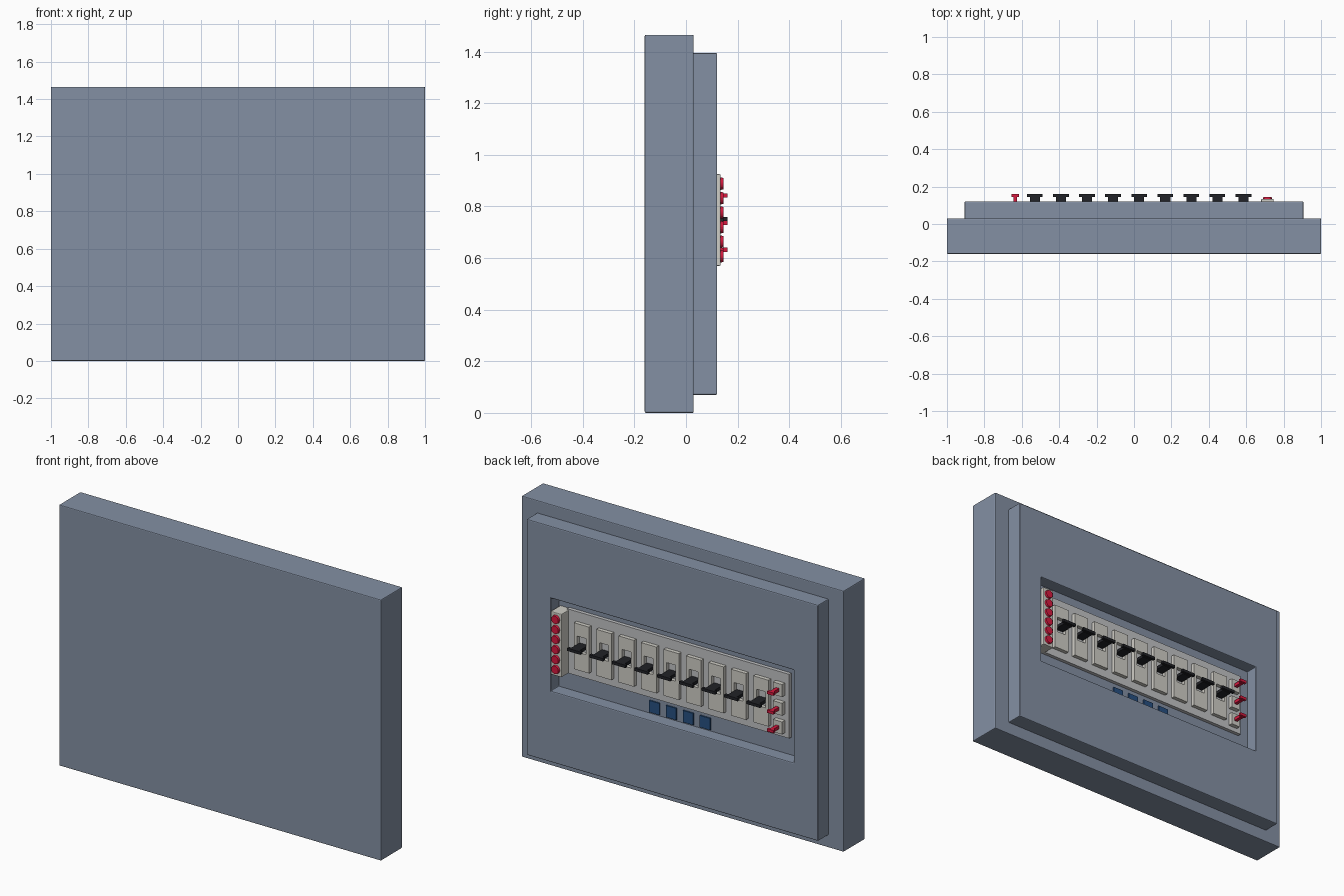
import bpy
import bmesh
import math
from mathutils import Matrix, Vector

cube = bpy.data.objects.get("Cube")
if cube:
    bpy.data.objects.remove(cube, do_unlink=True)


def material(name, rgb):
    m = bpy.data.materials.new(name)
    m.use_nodes = True
    m.diffuse_color = (*rgb, 1)
    m.node_tree.nodes["Principled BSDF"].inputs["Base Color"].default_value = (*rgb, 1)
    return m


STEEL = material("blue grey steel", (0.23, 0.28, 0.37))
PLATE = material("light grey plate", (0.54, 0.55, 0.56))
IVORY = material("warm grey plastic", (0.63, 0.62, 0.57))
BLACK = material("black plastic", (0.015, 0.016, 0.02))
RED = material("crimson", (0.68, 0.01, 0.05))
BLUE = material("dark blue", (0.02, 0.08, 0.22))


def finish(name, bm, mat, bevel=0):
    bmesh.ops.recalc_face_normals(bm, faces=bm.faces)
    mesh = bpy.data.meshes.new(name)
    bm.to_mesh(mesh)
    bm.free()
    mesh.materials.append(mat)
    ob = bpy.data.objects.new(name, mesh)
    bpy.context.collection.objects.link(ob)
    if bevel:
        mod = ob.modifiers.new("soft edges", "BEVEL")
        mod.width = bevel
        mod.segments = 2
    return ob


def add_box(bm, x, y, z):
    """Add a box from its (min, max) range on each axis."""
    spans = (x, y, z)
    centre = Vector([(a + b) / 2 for a, b in spans])
    size = [b - a for a, b in spans]
    bmesh.ops.create_cube(bm, size=1, matrix=Matrix.Translation(centre) @ Matrix.Diagonal((*size, 1)))


def box(name, mat, x, y, z, bevel=0):
    bm = bmesh.new()
    add_box(bm, x, y, z)
    return finish(name, bm, mat, bevel)


def frame(name, mat, x, z, hole_x, hole_z, y, bevel=0):
    """A slab with a rectangular opening through it along y."""
    bm = bmesh.new()

    def loop(xs, zs, depth):
        corners = ((0, 0), (1, 0), (1, 1), (0, 1))
        return [bm.verts.new((xs[i], depth, zs[j])) for i, j in corners]

    loops = [loop(x, z, y[0]), loop(x, z, y[1]),
             loop(hole_x, hole_z, y[1]), loop(hole_x, hole_z, y[0])]
    for k in range(4):
        a, b = loops[k], loops[(k + 1) % 4]
        for i in range(4):
            j = (i + 1) % 4
            bm.faces.new((a[i], a[j], b[j], b[i]))
    return finish(name, bm, mat, bevel)


def around(c, half):
    return (c - half, c + half)


def toggle(name, mat, x, z, half_width, neck, base_y):
    """A lever with a narrow neck and a wider grip bar."""
    bm = bmesh.new()
    add_box(bm, around(x, neck), (base_y, 0.146), around(z, 0.009))
    add_box(bm, around(x, half_width), (0.144, 0.16), around(z + 0.002, 0.008))
    return finish(name, bm, mat)


# Enclosure
box("cabinet", STEEL, (-1, 1), (-0.16, 0.03), (0, 1.465), 0.005)
frame("cover_panel", STEEL, (-0.905, 0.905), (0.07, 1.395),
      (-0.754, 0.754), (0.47, 0.99), (0.025, 0.121), 0.005)
box("recess_back", STEEL, (-0.77, 0.77), (0.028, 0.05), (0.45, 1.01))
box("mounting_plate", PLATE, (-0.69, 0.69), (0.045, 0.07), (0.57, 0.93))

# Row of main breakers, each with a slotted body and a lever
for i in range(9):
    x = -0.53 + i * 0.1394
    frame(f"breaker_body_{i + 1}", IVORY, around(x, 0.047), (0.615, 0.875),
          around(x, 0.028), (0.715, 0.805), (0.065, 0.092))
    toggle(f"breaker_lever_{i + 1}", BLACK, x, 0.75, 0.042, 0.027, 0.068)

# Small red switches
for i in range(3):
    z = 0.63 + i * 0.105
    box(f"switch_base_{i + 1}", IVORY, around(-0.635, 0.028), (0.065, 0.095), around(z, 0.035))
    toggle(f"switch_lever_{i + 1}", RED, -0.635, z, 0.02, 0.01, 0.09)

# Indicator lamp strip
box("lamp_block", IVORY, (0.68, 0.747), (0.045, 0.134), (0.57, 0.925), 0.004)
for i in range(6):
    bm = bmesh.new()
    place = Matrix.Translation((0.714, 0.138, 0.607 + i * 0.0563)) @ Matrix.Rotation(-math.pi / 2, 4, "X")
    bmesh.ops.create_cone(bm, cap_ends=True, segments=20, radius1=0.025,
                          radius2=0.022, depth=0.014, matrix=place)
    finish(f"lamp_{i + 1}", bm, RED)

# Blue push buttons
for i in range(4):
    box(f"blue_button_{i + 1}", BLUE, around(-0.158 + i * 0.105, 0.032),
        (0.045, 0.058), (0.478, 0.544))
